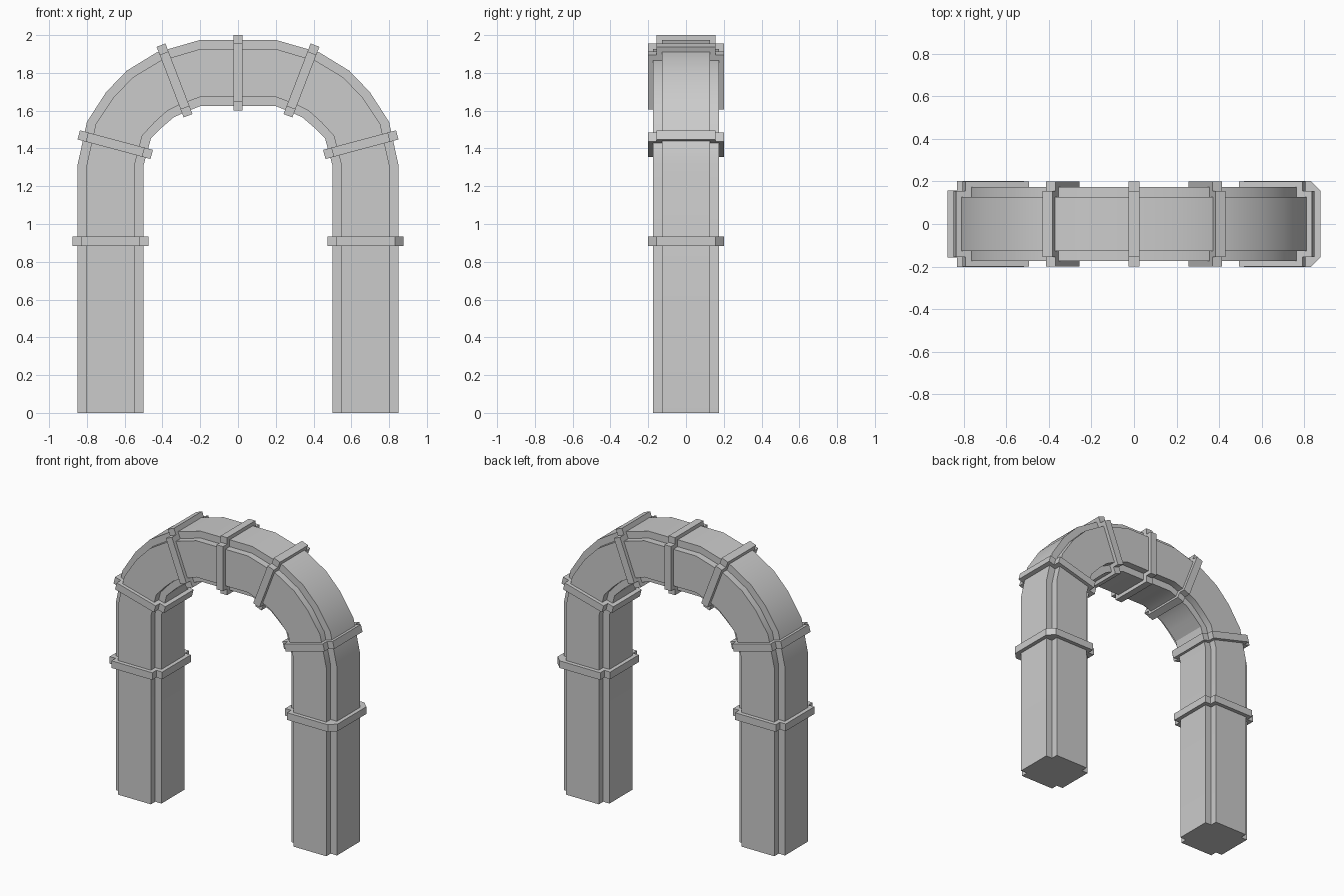
import bpy, bmesh
from math import sin, cos, radians
from mathutils import Vector

if "Cube" in bpy.data.objects:
    bpy.data.objects.remove(bpy.data.objects["Cube"])


def plus_section(half, notch):
    """Square section with stepped corners, counter-clockwise (u, y) points."""
    a, b = half, half - notch
    quarter = [(a, -b), (a, b), (b, b)]
    pts = []
    for _ in range(4):
        pts += quarter
        quarter = [(-y, x) for x, y in quarter]
    return pts


def loft(name, stations, section):
    """Sweep section through stations (x, z, angle of outward direction)."""
    bm = bmesh.new()
    rings = []
    for x, z, ang in stations:
        c, s = cos(radians(ang)), sin(radians(ang))
        rings.append([bm.verts.new((x + u * c, y, z + u * s)) for u, y in section])
    n = len(section)
    for r0, r1 in zip(rings, rings[1:]):
        for i in range(n):
            j = (i + 1) % n
            bm.faces.new((r0[i], r0[j], r1[j], r1[i]))
    bm.faces.new(rings[0][::-1])
    bm.faces.new(rings[-1])
    bmesh.ops.recalc_face_normals(bm, faces=bm.faces)
    me = bpy.data.meshes.new(name)
    bm.to_mesh(me)
    bm.free()
    ob = bpy.data.objects.new(name, me)
    bpy.context.collection.objects.link(ob)
    return ob


def band(name, x, z, ang, section, thick=0.05):
    """Thin collar square to the arch path."""
    c, s = cos(radians(ang)), sin(radians(ang))
    d = Vector((-s, c)) * thick / 2
    return loft(name, [(x - d.x, z - d.y, ang), (x + d.x, z + d.y, ang)], section)


# Arch body: right half of the path, mirrored to the left
right = [(0.675, 0, 0), (0.675, 1.31, 0), (0.63, 1.498, 14), (0.55, 1.605, 32),
         (0.465, 1.688, 45), (0.36, 1.748, 66), (0.198, 1.80, 90)]
left = [(-x, z, 180 - a) for x, z, a in reversed(right)]
body = loft("arch_body", right + left, plus_section(0.175, 0.048))
bpy.context.view_layer.objects.active = body
body.select_set(True)
bpy.ops.object.shade_smooth_by_angle(angle=radians(30))

# Collars along the curve
collar = plus_section(0.2, 0.045)
band("top_band", 0, 1.80, 90, collar)
for side, sgn in (("right", 1), ("left", -1)):
    for part, x, z, ang in (("shoulder", 0.65, 1.42, 15), ("crown", 0.336, 1.76, 69)):
        band(f"{part}_band_{side}", sgn * x, z, ang if sgn > 0 else 180 - ang, collar)

# Leg collars; the right one has bevelled outer corners
leg = plus_section(0.202, 0.045)
band("leg_band_left", -0.675, 0.908, 180, leg)
bevelled = [p for p in leg if not (p[0] > 0.15 and p[0] < 0.16 and abs(p[1]) < 0.16)]
band("leg_band_right", 0.675, 0.908, 0, bevelled)
